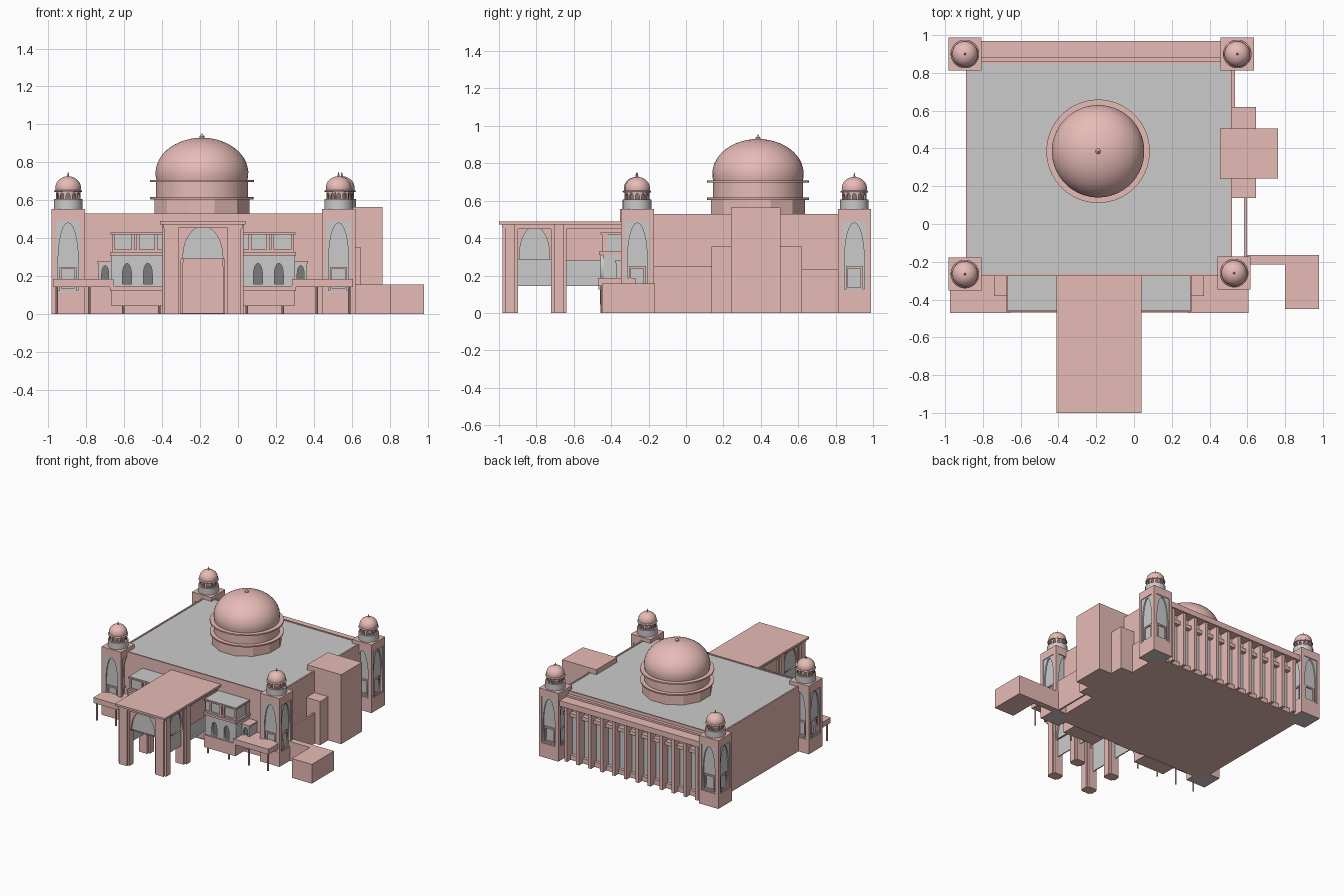
import bpy, math
from mathutils import Matrix, Vector

if "Cube" in bpy.data.objects:
    bpy.data.objects.remove(bpy.data.objects["Cube"])

def material(name, col):
    m = bpy.data.materials.new(name)
    m.diffuse_color = (*col, 1)
    m.use_nodes = True
    m.node_tree.nodes["Principled BSDF"].inputs["Base Color"].default_value = m.diffuse_color
    return m

PINK = material("pink_stone", (0.8, 0.5, 0.47))
DARK = material("dark_opening", (0.2, 0.2, 0.2))

def finish(name, me, mat):
    ob = bpy.data.objects.new(name, me)
    bpy.context.collection.objects.link(ob)
    if mat:
        me.materials.clear()
        me.materials.append(mat)
    return ob

def box(name, x0, x1, y0, y1, z0, z1, mat=PINK):
    me = bpy.data.meshes.new(name)
    v = [(x, y, z) for z in (z0, z1) for x, y in ((x0, y0), (x1, y0), (x1, y1), (x0, y1))]
    f = [(3, 2, 1, 0), (4, 5, 6, 7)] + [(i, (i+1) % 4, (i+1) % 4 + 4, i+4) for i in range(4)]
    me.from_pydata(v, [], f)
    return finish(name, me, mat)

def lathe(name, c, profile, n, mat=PINK, smooth=True):
    """Closed solid of revolution from (radius, z) points, bottom to top."""
    v, f = [], []
    for r, z in profile:
        v += [(c[0] + r*math.cos(2*math.pi*(i+.5)/n), c[1] + r*math.sin(2*math.pi*(i+.5)/n), z) for i in range(n)]
    for k in range(len(profile) - 1):
        f += [(k*n+i, k*n+(i+1) % n, (k+1)*n+(i+1) % n, (k+1)*n+i) for i in range(n)]
    f += [tuple(reversed(range(n))), tuple(range((len(profile)-1)*n, len(profile)*n))]
    me = bpy.data.meshes.new(name)
    me.from_pydata(v, [], f)
    ob = finish(name, me, mat)
    if smooth:
        me.shade_smooth()
        me.set_sharp_from_angle(angle=math.radians(30))
    return ob

def rect(u0, u1, v0, v1):
    return [(u0, v0), (u1, v0), (u1, v1), (u0, v1)]

def arch(c, w, z0, zs, z1, n=12):
    """Arched outline: straight jambs up to zs, crown at z1."""
    top = [(c + w/2*math.cos(math.pi*i/n), zs + (z1-zs)*math.sin(math.pi*i/n)) for i in range(n+1)]
    return [(c - w/2, z0), (c + w/2, z0)] + top

def plate(name, outlines, at, turn=0, t=0.01, mat=None):
    """Upright plate with holes; turn=0 faces -y, 90 faces +x."""
    cu = bpy.data.curves.new(name, 'CURVE')
    cu.dimensions, cu.fill_mode, cu.extrude = '2D', 'BOTH', t/2
    for pts in outlines:
        s = cu.splines.new('POLY')
        s.points.add(len(pts) - 1)
        for p, (u, w) in zip(s.points, pts):
            p.co = (u, w, 0, 1)
        s.use_cyclic_u = True
    tmp = bpy.data.objects.new(name, cu)
    bpy.context.collection.objects.link(tmp)
    me = bpy.data.meshes.new_from_object(tmp.evaluated_get(bpy.context.evaluated_depsgraph_get()))
    bpy.data.objects.remove(tmp)
    me.transform(Matrix.Translation(Vector(at)) @ Matrix.Rotation(math.radians(turn), 4, 'Z')
                 @ Matrix.Rotation(math.pi/2, 4, 'X'))
    return finish(name, me, mat)

def dome(r, z0, z1, n=14, bulge=0.2):
    """Slightly bulbous dome profile."""
    a0 = -bulge
    lo = math.sin(a0)
    return [(max(r*math.cos(a), .003), z0 + (z1-z0)*(math.sin(a)-lo)/(1-lo))
            for a in (a0 + (math.pi/2-a0)*i/n for i in range(n+1))]

# main hall with grey roof and low rim
box("main_hall", -0.89, 0.52, -0.275, 0.86, 0, 0.517)
box("roof", -0.878, 0.508, -0.263, 0.848, 0.517, 0.524, None)
for a in ((-.89, -.878, -.275, .86), (.508, .52, -.275, .86), (-.878, .508, -.275, -.263), (-.878, .508, .848, .86)):
    box("roof_rim", *a, 0.515, 0.53)

# great dome on faceted base
C = (-0.19, 0.385)
lathe("dome_base", C, [(.26, .52), (.26, .605)], 12, smooth=False)
lathe("dome_drum", C, [(.272, .605), (.274, .617), (.242, .617), (.242, .697), (.274, .697), (.274, .708), (.235, .708)], 48)
lathe("great_dome", C, dome(.245, .706, .93), 48)
lathe("dome_finial", C, [(.013, .925), (.014, .937), (.006, .945), (.002, .953)], 12)

# corner towers
def tower(x, y):
    h = 0.088
    box("tower_core", x-.066, x+.066, y-.066, y+.066, 0, .55, None)
    box("tower_foot", x-h, x+h, y-h, y+h, 0, .115)
    box("tower_head", x-h, x+h, y-h, y+h, .49, .555)
    for sx in (-1, 1):
        for sy in (-1, 1):
            cx, cy = x + sx*.0755, y + sy*.0755
            box("tower_corner_pier", cx-.0125, cx+.0125, cy-.0125, cy+.0125, .11, .495)
    for k in range(4):
        d = Matrix.Rotation(k*math.pi/2, 3, 'Z') @ Vector((0, -1, 0))
        at = lambda q: (x + d.x*q, y + d.y*q, 0)
        plate("tower_arch_screen", [rect(-.064, .064, .115, .49), arch(0, .106, .125, .28, .482)], at(.077), k*90, .01)
        plate("tower_small_frame", [rect(-.045, .045, .125, .25), rect(-.034, .034, .137, .238)], at(.07), k*90, .012, PINK)
    lathe("tower_drum", (x, y), [(.076, .555), (.076, .6)], 24, None)
    lathe("lantern_floor", (x, y), [(.076, .597), (.076, .606)], 24)
    lathe("lantern_core", (x, y), [(.056, .6), (.056, .65)], 20, DARK)
    for i in range(12):  # ring of little arches
        a = 360*i/12
        d = Matrix.Rotation(math.radians(a), 3, 'Z') @ Vector((0, -1, 0))
        plate("lantern_arch", [rect(-.0172, .0172, .604, .645), arch(0, .021, .607, .622, .639, 6)],
              (x + d.x*.062, y + d.y*.062, 0), a, .006, PINK)
    lathe("lantern_cornice", (x, y), [(.073, .643), (.075, .65), (.066, .656)], 24)
    lathe("tower_dome", (x, y), dome(.068, .654, .727, 10), 24)
    lathe("tower_finial", (x, y), [(.006, .724), (.005, .735), (.001, .75)], 8)

for p in ((-.895, .9), (.547, .9), (-.895, -.265), (.53, -.26)):
    tower(*p)

# rear colonnade
box("rear_ledge", -.81, .46, .855, .97, .445, .49)
box("rear_upper_step", -.81, .46, .855, .885, .48, .505)
box("rear_glazing", -.81, .46, .86, .885, .03, .445, None)
box("rear_sill", -.81, .46, .86, .91, 0, .04)
box("rear_beam", -.81, .46, .88, .92, .355, .385)
for i in range(12):
    x = -.765 + i*1.18/11
    box("rear_pilaster", x-.013, x+.013, .88, .955, 0, .446)

# service blocks on the right side
box("stair_block", .455, .762, .24, .505, 0, .565)
box("side_block", .5, .645, .137, .62, 0, .355)
box("side_low_block", .5, .535, .6, .82, 0, .235)
box("side_yard_wall", .583, .597, -.2, .14, 0, .25)
box("annex", .80, .98, -.45, -.165, 0, .157)
box("annex_link", .60, .81, -.215, -.165, 0, .157)

# entrance portico
PX = -.185
box("portico_roof", PX-.225, PX+.225, -1, -.27, .474, .49)
for y0, y1 in ((-.985, -.965), (-.735, -.715)):
    box("portico_beam", PX-.21, PX+.21, y0, y1, .455, .475)
plate("portico_front_arch", [rect(-.12, .12, .29, .475), [(-.105, .29), (.105, .29)] +
      [(.105*math.cos(math.pi*i/16), .30+.163*math.sin(math.pi*i/16)) for i in range(17)]],
      (PX, -.955, 0), 0, .012, PINK)
plate("portico_front_tympanum", [rect(-.12, .12, .29, .475)], (PX, -.94, 0), 0, .008)
plate("entrance_arch", [rect(-.13, .13, .005, .475), arch(0, .21, .006, .25, .455)], (PX, -.28, 0), 0, .02, PINK)
for s in (-1, 1):
    for y in (-.94, -.68):
        x = PX + s*.165
        box("portico_pillar", x-.036, x+.036, y-.042, y+.042, 0, .475)
        box("portico_pillar_rib", x-.05, x+.05, y-.026, y+.026, 0, .475)
    x = PX + s*.185
    plate("portico_side_arch", [rect(-.90, -.72, .285, .475), arch(-.81, .16, .288, .31, .462)], (x, 0, 0), 90, .012, PINK)
    plate("portico_side_screen", [rect(-.90, -.72, .145, .475)], (x - s*.014, 0, 0), 90, .008)
    plate("portico_inner_screen", [rect(-.65, -.27, .145, .285)], (x - s*.014, 0, 0), 90, .008)
    plate("portico_inner_wall", [rect(-.65, -.27, .28, .475)], (x - s*.005, 0, 0), 90, .02, PINK)
    box("portico_side_beam", x-.02, x+.02, -.98, -.27, .45, .475)

# bays either side of the portico, mirrored about its axis
def mbox(name, s, a, b, *rest):
    box(name, *sorted((PX + s*a, PX + s*b)), *rest)

for s in (-1, 1):
    # lower bay with arched windows
    mbox("bay_ledge", s, .2, .49, -.468, -.27, .125, .15)
    mbox("bay_plinth", s, .2, .485, -.46, -.27, .045, .13)
    mbox("bay_core", s, .2, .478, -.44, -.27, .14, .31, DARK)
    plate("bay_window_wall", [rect(-.14, .14, .15, .315)] + [arch(u, .047, .16, .21, .268) for u in (-.055, .055)],
          (PX + s*.345, -.448, 0), 0, .016)
    mbox("bay_side", s, .474, .482, -.455, -.27, .15, .315, None)
    mbox("bay_cornice", s, .2, .49, -.465, -.27, .31, .328)
    # upper glazed storey
    mbox("upper_bay", s, .2, .475, -.44, -.27, .32, .425, None)
    mbox("upper_bay_roof_edge", s, .2, .487, -.458, -.27, .42, .43)
    mbox("upper_bay_roof", s, .2, .482, -.452, -.27, .43, .434, None)
    for u in (.24, .335, .36, .465):
        mbox("upper_bay_mullion", s, u, u+.015, -.45, -.42, .325, .425)
    mbox("upper_bay_sill", s, .2, .48, -.448, -.43, .325, .34)
    mbox("upper_bay_side_frame", s, .47, .48, -.32, -.27, .325, .425)
    # narrow outer bay
    mbox("outer_bay", s, .47, .545, -.36, -.27, .15, .27, DARK)
    plate("outer_bay_front", [rect(-.033, .033, .15, .27), arch(0, .036, .185, .215, .256)],
          (PX + s*.515, -.367, 0), 0, .014)
    mbox("outer_bay_side", s, .541, .549, -.373, -.27, .15, .27, None)
    mbox("outer_bay_roof", s, .475, .555, -.38, -.27, .268, .28)
    # walkway canopy on thin posts
    mbox("walkway_canopy", s, .47, .79, -.47, -.27, .143, .187)
    for u in (.23, .42, .6, .77):
        lathe("walkway_post", (PX + s*u, -.45), [(.007, 0), (.007, .145)], 10)
